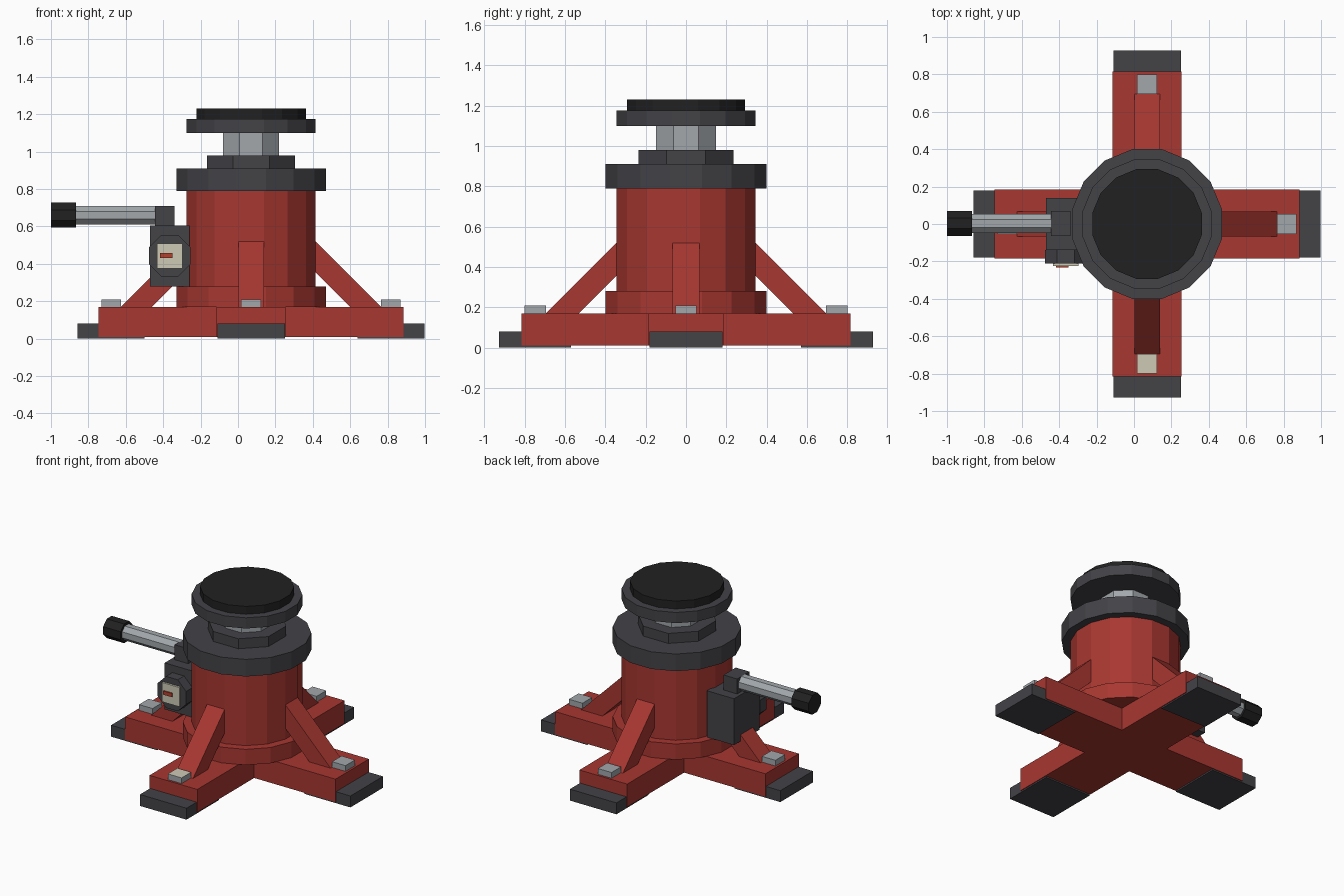
import bpy
import bmesh
from math import cos, pi, radians
from mathutils import Matrix, Vector

cube = bpy.data.objects.get("Cube")
if cube:
    bpy.data.objects.remove(cube, do_unlink=True)


def material(name, color):
    m = bpy.data.materials.new(name)
    m.use_nodes = True
    rgba = (*color, 1.0)
    m.diffuse_color = rgba
    m.node_tree.nodes["Principled BSDF"].inputs["Base Color"].default_value = rgba
    return m


RED = material("painted red", (0.39, 0.038, 0.03))
IRON = material("dark iron", (0.056, 0.056, 0.064))
RUBBER = material("black rubber", (0.015, 0.015, 0.015))
STEEL = material("steel", (0.36, 0.39, 0.41))
CREAM = material("cream", (0.62, 0.59, 0.47))
MARK = material("signal red", (0.45, 0.05, 0.025))

AXIS = 0.07  # x position of the main column


def finish(name, bm, *mats):
    bmesh.ops.recalc_face_normals(bm, faces=bm.faces)
    mesh = bpy.data.meshes.new(name)
    bm.to_mesh(mesh)
    bm.free()
    for m in mats:
        mesh.materials.append(m)
    ob = bpy.data.objects.new(name, mesh)
    bpy.context.collection.objects.link(ob)
    return ob


def box(name, xs, ys, zs, mat):
    bm = bmesh.new()
    size = [b - a for a, b in (xs, ys, zs)]
    mid = Vector([(a + b) / 2 for a, b in (xs, ys, zs)])
    bmesh.ops.create_cube(bm, size=1, matrix=Matrix.Translation(mid) @ Matrix.Diagonal((*size, 1)))
    return finish(name, bm, mat)


def prism(name, sides, apothem, start, length, axis, mat):
    """Regular prism with a flat side on each main axis, running from start."""
    bm = bmesh.new()
    r = apothem / cos(pi / sides)
    bmesh.ops.create_cone(bm, cap_ends=True, segments=sides, radius1=r, radius2=r, depth=length,
                          matrix=Matrix.Translation((0, 0, length / 2)) @ Matrix.Rotation(pi / sides, 4, 'Z'))
    turn = Vector((0, 0, 1)).rotation_difference(Vector(axis)).to_matrix().to_4x4()
    bm.transform(Matrix.Translation(start) @ turn)
    return finish(name, bm, mat)


# Central column, bottom to top
for name, sides, apothem, z0, z1, mat in (
    ("base_ring", 16, 0.40, 0.17, 0.28, RED),
    ("body", 16, 0.345, 0.28, 0.79, RED),
    ("top_collar", 16, 0.40, 0.79, 0.91, IRON),
    ("gland_nut", 8, 0.235, 0.91, 0.98, IRON),
    ("piston", 8, 0.15, 0.98, 1.10, STEEL),
    ("saddle", 16, 0.345, 1.10, 1.175, IRON),
    ("saddle_pad", 16, 0.293, 1.175, 1.23, RUBBER),
):
    prism(name, sides, apothem, (AXIS, 0, z0), z1 - z0, (0, 0, 1), mat)

# Crossed base beams as one cross-shaped slab
bm = bmesh.new()
w, l = 0.185, 0.815
corner = [Vector((l, -w, 0.01)), Vector((l, w, 0.01)), Vector((w, w, 0.01))]
verts = []
for i in range(4):
    turn = Matrix.Rotation(i * pi / 2, 3, 'Z')
    verts += [bm.verts.new(turn @ p + Vector((AXIS, 0, 0))) for p in corner]
face = bm.faces.new(verts)
ext = bmesh.ops.extrude_face_region(bm, geom=[face])
bmesh.ops.translate(bm, vec=(0, 0, 0.16), verts=[v for v in ext["geom"] if isinstance(v, bmesh.types.BMVert)])
finish("cross_base", bm, RED)

# Foot, brace and bolt on every arm
for i, side in enumerate(("left", "back", "right", "front")):
    place = Matrix.Translation((AXIS, 0, 0)) @ Matrix.Rotation(radians(90 * i), 4, 'Z')
    foot = box(side + "_foot", (0.57, 0.927), (-0.18, 0.18), (0, 0.08), IRON)
    foot.data.transform(place)

    bolt = box(side + "_bolt", (0.695, 0.80), (-0.053, 0.053), (0.17, 0.21), STEEL)
    bolt.data.transform(place)
    if side == "front":
        bolt.data.materials.append(CREAM)
        for p in bolt.data.polygons:
            p.material_index = int(p.normal.z > 0.5)

    bm = bmesh.new()
    outline = ((0.695, 0.17), (0.345, 0.52), (0.32, 0.52), (0.32, 0.38), (0.53, 0.17))
    face = bm.faces.new([bm.verts.new((x, -0.068, z)) for x, z in outline])
    ext = bmesh.ops.extrude_face_region(bm, geom=[face])
    bmesh.ops.translate(bm, vec=(0, 0.136, 0), verts=[v for v in ext["geom"] if isinstance(v, bmesh.types.BMVert)])
    bm.transform(place)
    finish(side + "_brace", bm, RED)

# Pump block with lever
box("pump_block", (-0.47, -0.26), (-0.14, 0.14), (0.28, 0.605), IRON)
box("lever_bracket", (-0.445, -0.34), (-0.065, 0.07), (0.605, 0.71), IRON)
prism("lever_rod", 8, 0.05, (-0.44, 0.003, 0.66), 0.43, (-1, 0, 0), STEEL)
prism("lever_grip", 8, 0.067, (-0.865, 0.003, 0.66), 0.135, (-1, 0, 0), RUBBER)

# Gauge on the front of the pump
prism("gauge_housing", 8, 0.11, (-0.365, -0.14, 0.443), 0.07, (0, -1, 0), IRON)
box("gauge_face", (-0.433, -0.297), (-0.224, -0.21), (0.375, 0.51), CREAM)
box("gauge_mark", (-0.417, -0.35), (-0.233, -0.224), (0.432, 0.458), MARK)
